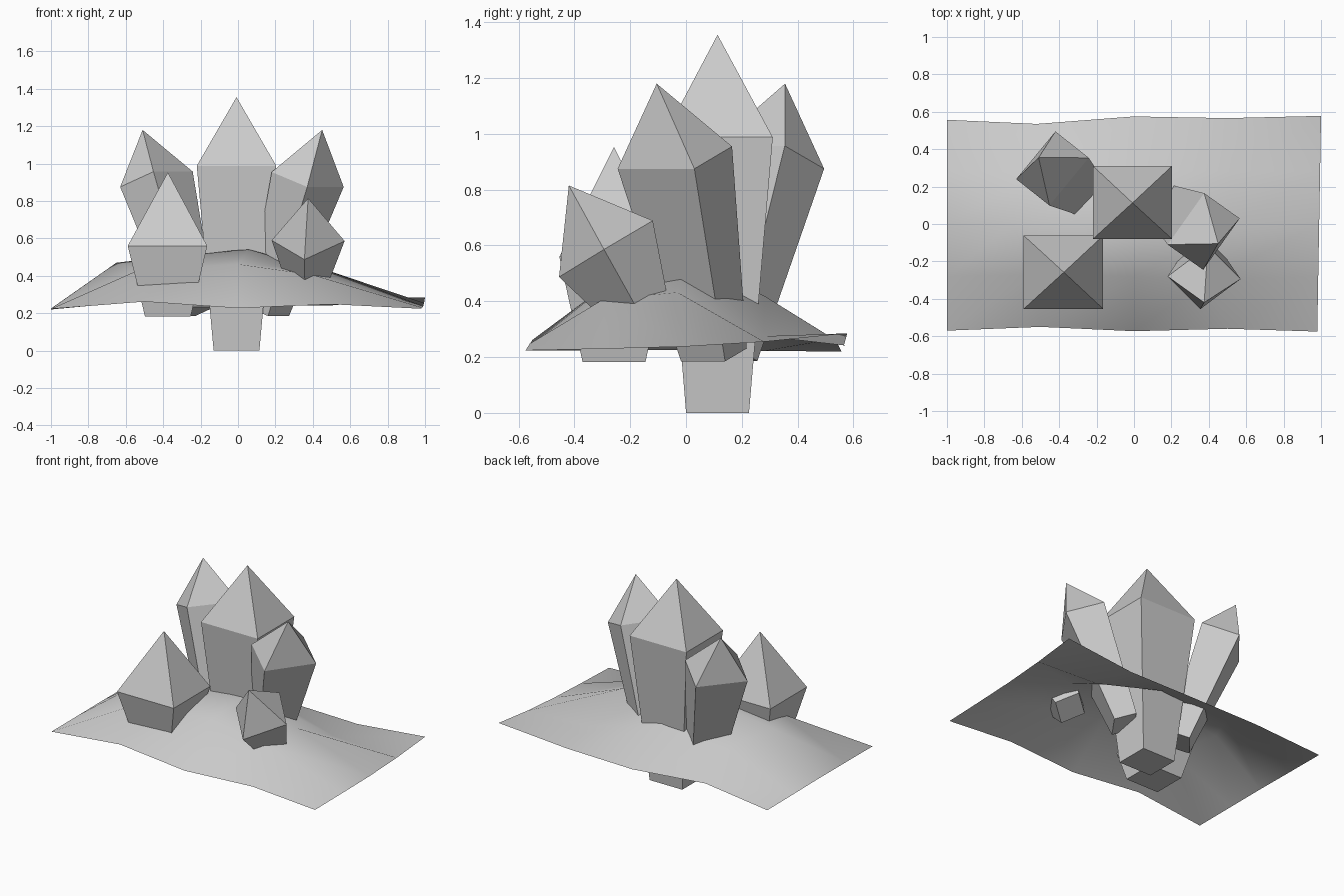
import bpy
import bmesh
from mathutils import Vector

cube = bpy.data.objects.get("Cube")
if cube:
    bpy.data.objects.remove(cube, do_unlink=True)

grey = bpy.data.materials.new("stone_grey")
grey.use_nodes = True
grey.diffuse_color = (0.6, 0.6, 0.6, 1)
grey.node_tree.nodes["Principled BSDF"].inputs["Base Color"].default_value = (0.6, 0.6, 0.6, 1)


def add_object(name, bm):
    mesh = bpy.data.meshes.new(name)
    bm.to_mesh(mesh)
    bm.free()
    mesh.materials.append(grey)
    obj = bpy.data.objects.new(name, mesh)
    bpy.context.collection.objects.link(obj)
    return obj


def crystal(name, base, shoulder, tip, p, q, taper=0.575):
    """Four-sided point: p and q are the half diagonals of the shoulder."""
    base, shoulder, tip, p, q = map(Vector, (base, shoulder, tip, p, q))
    bm = bmesh.new()
    corners = (p, q, -p, -q)
    low = [bm.verts.new(base + c * taper) for c in corners]
    high = [bm.verts.new(shoulder + c) for c in corners]
    top = bm.verts.new(tip)
    bm.faces.new(low)
    for i in range(4):
        j = (i + 1) % 4
        bm.faces.new((low[i], low[j], high[j], high[i]))
        bm.faces.new((high[i], high[j], top))
    bmesh.ops.recalc_face_normals(bm, faces=bm.faces)
    return add_object(name, bm)


# Upright crystals
wide_p, wide_q = (0.2125, 0.196, 0), (-0.2125, 0.196, 0)
crystal("centre_crystal", (-0.008, 0.113, 0), (-0.008, 0.115, 0.988),
        (-0.008, 0.113, 1.355), wide_p, wide_q)
crystal("front_right_crystal", (-0.375, -0.258, 0.183), (-0.377, -0.258, 0.56),
        (-0.375, -0.258, 0.953), wide_p, wide_q)

# Leaning crystals
crystal("back_right_crystal", (-0.235, 0.142, 0.21), (-0.436, 0.297, 0.916),
        (-0.51, 0.355, 1.18), (-0.194, -0.057, -0.041), (0.016, 0.198, -0.041))
crystal("left_crystal", (0.162, 0.1, 0.208), (0.3725, -0.04, 0.915),
        (0.45, -0.105, 1.18), (0.1925, 0.07, -0.04), (-0.0025, -0.205, -0.04))
crystal("small_crystal", (0.37, -0.163, 0.36), (0.375, -0.287, 0.588),
        (0.375, -0.42, 0.815), (-0.195, 0.007, 0.002), (-0.02, -0.168, -0.101))

# Ground sheet: five rows from the front edge over the hump to the back edge
rows = (
    ((-1, -0.57, 0.223), (-0.5, -0.55, 0.262), (0, -0.573, 0.227), (0.5, -0.56, 0.248), (0.98, -0.575, 0.224)),
    ((-1, -0.28, 0.224), (-0.53, -0.27, 0.432), (0, -0.28, 0.462), (0.4, -0.3, 0.405), (0.985, -0.28, 0.23)),
    ((-1, 0, 0.225), (-0.65, 0, 0.47), (0.07, 0, 0.555), (0.47, -0.03, 0.432), (0.99, 0, 0.238)),
    ((-1, 0.28, 0.222), (-0.5, 0.28, 0.4), (0, 0.28, 0.42), (0.53, 0.28, 0.275), (0.995, 0.28, 0.255)),
    ((-1, 0.557, 0.22), (-0.52, 0.535, 0.265), (0, 0.575, 0.237), (0.5, 0.566, 0.242), (1, 0.578, 0.285)),
)
bm = bmesh.new()
grid = [[bm.verts.new(co) for co in row] for row in rows]
for near, far in zip(grid, grid[1:]):
    for i in range(len(near) - 1):
        face = bm.faces.new((near[i], near[i + 1], far[i + 1], far[i]))
        face.smooth = True
add_object("ground", bm)
